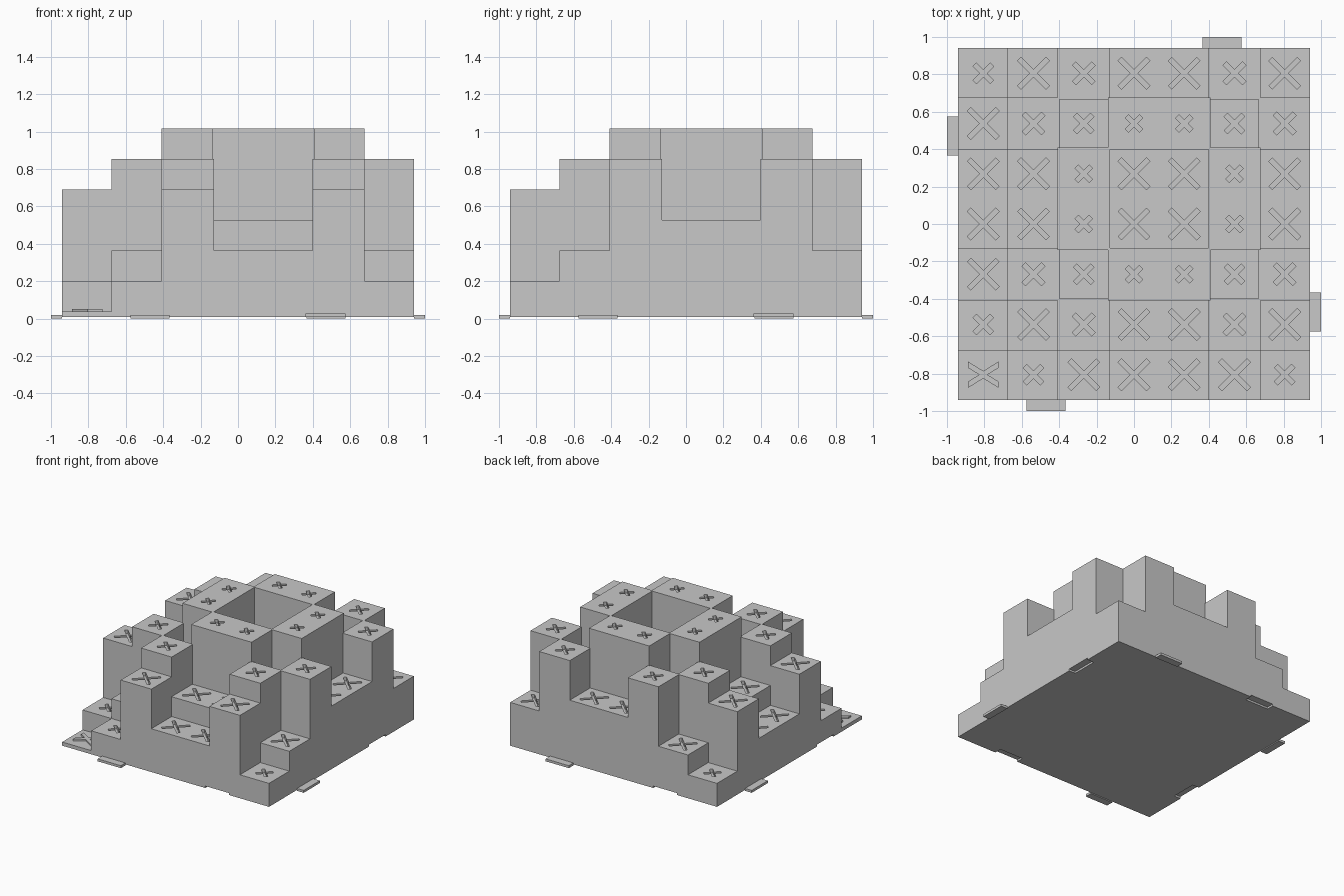
import bpy, bmesh, math
from mathutils import Matrix, Vector

cube = bpy.data.objects.get("Cube")
if cube:
    bpy.data.objects.remove(cube, do_unlink=True)

GRID = 7
HALF = 0.94
CELL = 2 * HALF / GRID
OVERLAP = 0.005      # columns run slightly into their neighbours
FLOOR, BASE, STEP = 0.008, 0.038, 0.1628
MARK_SIZE = {1: 0.055, 2: 0.085, 3: 0.085, 4: 0.085, 5: 0.061, 6: 0.047}
GROOVE = 0.03

grey = bpy.data.materials.new("plain_grey")
grey.use_nodes = True
grey.diffuse_color = (0.58, 0.58, 0.58, 1)
grey.node_tree.nodes["Principled BSDF"].inputs["Base Color"].default_value = grey.diffuse_color


def finish(name, bm):
    bmesh.ops.recalc_face_normals(bm, faces=bm.faces[:])
    mesh = bpy.data.meshes.new(name)
    bm.to_mesh(mesh)
    bm.free()
    mesh.materials.append(grey)
    obj = bpy.data.objects.new(name, mesh)
    bpy.context.collection.objects.link(obj)
    return obj


def add_box(bm, low, high, turn=0):
    low, high = Vector(low), Vector(high)
    place = (Matrix.Rotation(turn, 4, 'Z') @ Matrix.Translation((low + high) / 2)
             @ Matrix.Diagonal((*(high - low), 1)))
    bmesh.ops.create_cube(bm, size=1, matrix=place)


def add_prism(bm, points, bottom, top):
    lower = [bm.verts.new((x, y, bottom)) for x, y in points]
    upper = [bm.verts.new((x, y, top)) for x, y in points]
    bm.faces.new(lower[::-1])
    bm.faces.new(upper)
    for i in range(len(points)):
        j = (i + 1) % len(points)
        bm.faces.new((lower[i], lower[j], upper[j], upper[i]))


def cross(cx, cy, size, stroke):
    # diagonal cross whose arms reach size in x and y
    w = stroke / math.sqrt(2)
    quarter = [(w, 0), (size, size - w), (size - w, size)]
    points = []
    for _ in range(4):
        points += [(cx + x, cy + y) for x, y in quarter]
        quarter = [(-y, x) for x, y in quarter]
    return points


def centre(i):
    return -HALF + (i + 0.5) * CELL


# Column levels: sum of squares modulo the grid size
level = [[(i * i + j * j) % GRID for j in range(GRID)] for i in range(GRID)]

# Stepped block, made from the outer faces of stacked cells
lines = [-HALF]
for i in range(1, GRID):
    lines += [-HALF + i * CELL - OVERLAP, -HALF + i * CELL + OVERLAP]
lines.append(HALF)
heights = [FLOOR] + [BASE + k * STEP for k in range(GRID)]
STRIPS = len(lines) - 1


def covering(s):
    return [s // 2] if s % 2 == 0 else [s // 2, s // 2 + 1]


def solid(a, b, c):
    if not (0 <= a < STRIPS and 0 <= b < STRIPS and c >= 0):
        return False
    return c <= max(level[i][j] for i in covering(a) for j in covering(b))


bm = bmesh.new()
verts = {}


def corner(key):
    if key not in verts:
        verts[key] = bm.verts.new((lines[key[0]], lines[key[1]], heights[key[2]]))
    return verts[key]


for a in range(STRIPS):
    for b in range(STRIPS):
        for c in range(GRID):
            if not solid(a, b, c):
                continue
            for axis in range(3):
                for side in (0, 1):
                    beside = [a, b, c]
                    beside[axis] += 2 * side - 1
                    if solid(*beside):
                        continue
                    ring = []
                    for u, v in ((0, 0), (1, 0), (1, 1), (0, 1)):
                        key = [a, b, c]
                        key[axis] += side
                        key[(axis + 1) % 3] += u
                        key[(axis + 2) % 3] += v
                        ring.append(corner(tuple(key)))
                    bm.faces.new(ring if side else ring[::-1])
bmesh.ops.dissolve_limit(bm, angle_limit=0.01, verts=bm.verts[:], edges=bm.edges[:])
block = finish("stepped_block", bm)

# Cutter: engraved crosses and the four slots under the edges
bm = bmesh.new()
for i in range(GRID):
    for j in range(GRID):
        k = level[i][j]
        if k:
            top = BASE + k * STEP
            add_prism(bm, cross(centre(i), centre(j), MARK_SIZE[k], 0.026),
                      top - GROOVE, top + 0.02)
for q in range(4):
    add_box(bm, (0.36, -HALF - 0.02, -0.02), (0.575, -HALF + 0.06, 0.024), q * math.pi / 2)
cutter = finish("groove_cutter", bm)
cutter.hide_render = True
cut = block.modifiers.new("grooves", 'BOOLEAN')
cut.operation = 'DIFFERENCE'
cut.solver = 'EXACT'
cut.object = cutter
bpy.context.view_layer.objects.active = block
bpy.ops.object.modifier_apply(modifier=cut.name)
bpy.data.objects.remove(cutter, do_unlink=True)

# Raised cross on the lowest corner
bm = bmesh.new()
cx = cy = centre(0)
shape = [(0.022, 0), (0.081, 0.036), (0.081, 0.07), (0, 0.02)]
outline = (shape + [(-x, y) for x, y in shape[2:0:-1]]
           + [(-x, -y) for x, y in shape] + [(x, -y) for x, y in shape[2:0:-1]])
add_prism(bm, [(cx + x, cy + y) for x, y in outline], BASE - 0.005, 0.052)
finish("raised_cross", bm)

# Joining tabs, one on each side
for q, side in enumerate(("front", "right", "back", "left")):
    bm = bmesh.new()
    add_box(bm, (-0.575, -1, 0), (-0.365, -HALF, 0.02), q * math.pi / 2)
    # the model's own left is +x
    finish({"right": "left", "left": "right"}.get(side, side) + "_tab", bm)
